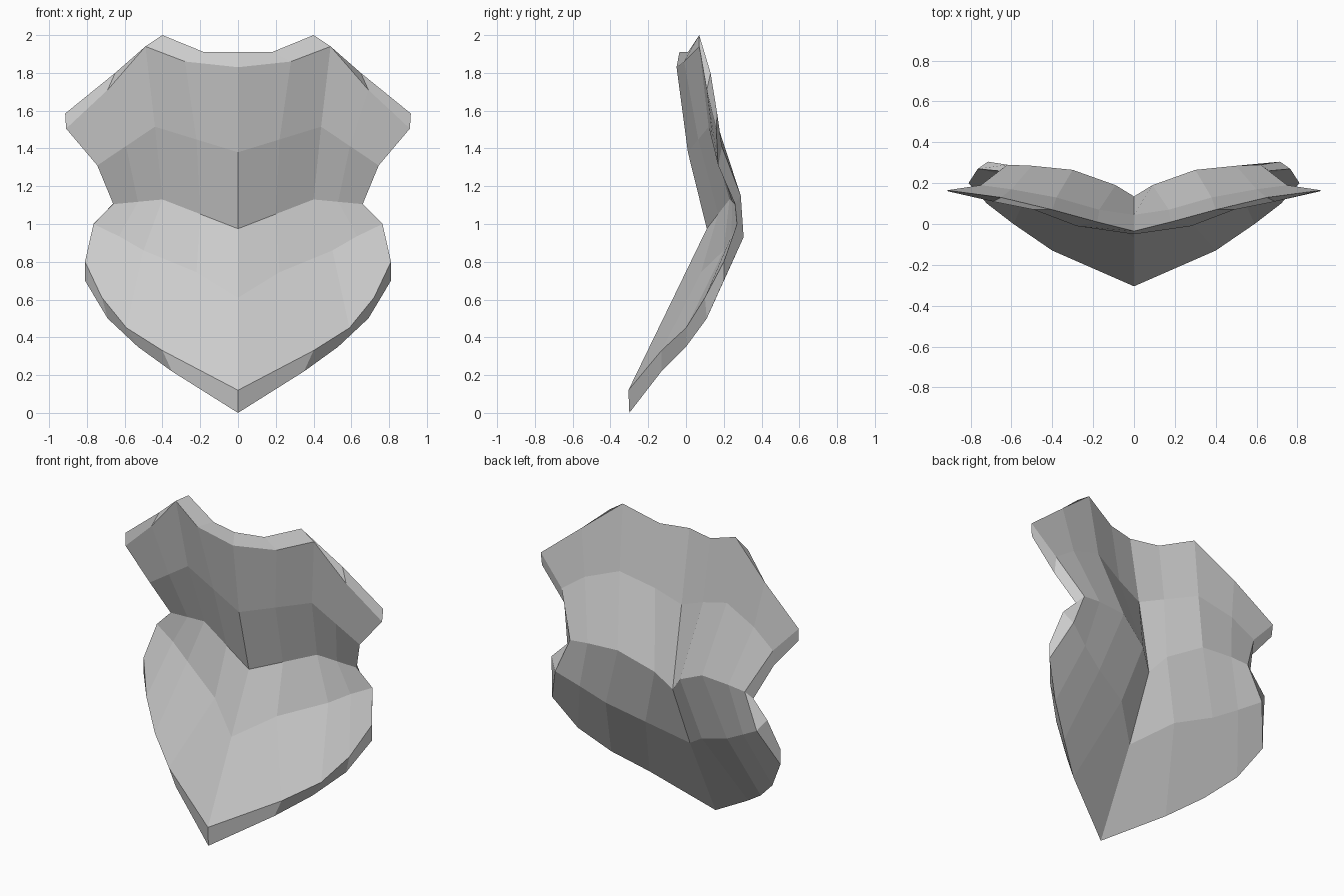
import bpy, bmesh
from mathutils import Vector

if "Cube" in bpy.data.objects:
    bpy.data.objects.remove(bpy.data.objects["Cube"])


def section(*pts):
    """Half cross-section (centre to edge); 3 points get midpoints, then mirrored in x."""
    p = [Vector(q) for q in pts]
    if len(p) == 3:
        p = [p[0], p[0].lerp(p[1], 0.5), p[1], p[1].lerp(p[2], 0.5), p[2]]
    return [Vector((-q.x, q.y, q.z)) for q in p[:0:-1]] + p


# outer skin: cross-sections from neck to bottom point
front = [
    section((0, -.05, 1.83), (.28, -.01, 1.86), (.49, .07, 1.94), (.69, .11, 1.71), (.91, .16, 1.505)),
    section((0, .01, 1.38), (.44, .12, 1.515), (.745, .17, 1.31)),
    section((0, .11, .975), (.40, .23, 1.13), (.66, .26, 1.105)),
    section((0, -.067, .61), (.22, .08, .745), (.50, .20, .86), (.63, .24, .935), (.765, .27, 1.0)),
    section((0, -.305, .12), (.40, -.13, .33), (.59, 0, .45), (.72, .10, .61), (.81, .20, .80)),
]
# inner skin
back = [
    section((0, -.035, 1.91), (.18, .01, 1.91), (.40, .07, 2.0), (.65, .13, 1.80), (.915, .165, 1.585)),
    section((0, .045, 1.45), (.17, .07, 1.52), (.38, .13, 1.595), (.60, .17, 1.515), (.75, .19, 1.41)),
    section((0, .135, .94), (.09, .19, 1.05), (.30, .265, 1.16), (.50, .285, 1.16), (.62, .29, 1.15)),
    section((0, -.04, .53), (.20, .126, .676), (.43, .20, .765), (.58, .25, .85), (.715, .305, .93)),
    section((0, -.30, 0), (.35, -.13, .22), (.53, 0, .35), (.69, .11, .50), (.81, .20, .70)),
]

bm = bmesh.new()


def skin(rows):
    """Loft quads through the cross-sections and return the vertex grid."""
    g = [[bm.verts.new(p) for p in r] for r in rows]
    for a, b in zip(g, g[1:]):
        for i in range(len(a) - 1):
            bm.faces.new((a[i], a[i + 1], b[i + 1], b[i]))
    return g


def rim(g):
    """Closed loop of border vertices."""
    return (g[0] + [r[-1] for r in g[1:]] + g[-1][-2::-1] + [r[0] for r in g[-2:0:-1]])


# stitch both skins together along the border
f, b = rim(skin(front)), rim(skin(back))
for i in range(len(f)):
    j = (i + 1) % len(f)
    bm.faces.new((f[i], f[j], b[j], b[i]))
bmesh.ops.recalc_face_normals(bm, faces=bm.faces)

mesh = bpy.data.meshes.new("chest_plate")
bm.to_mesh(mesh)
bm.free()
bpy.context.collection.objects.link(bpy.data.objects.new("chest_plate", mesh))
